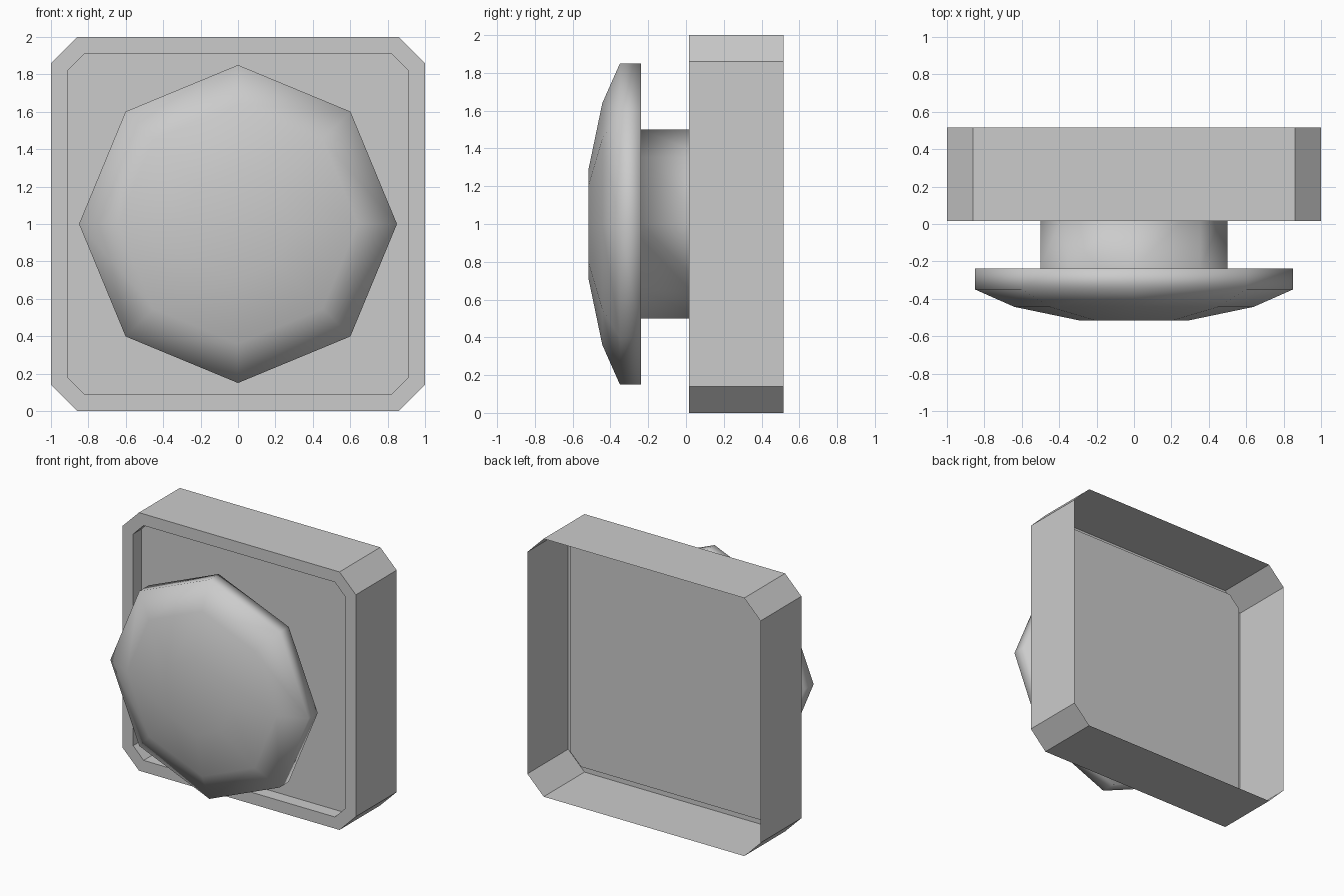
import bpy, bmesh
from math import cos, sin, pi

cube = bpy.data.objects.get("Cube")
if cube:
    bpy.data.objects.remove(cube, do_unlink=True)

grey = bpy.data.materials.new("light_grey")
grey.use_nodes = True
colour = (0.6, 0.6, 0.6, 1)
grey.diffuse_color = colour
grey.node_tree.nodes["Principled BSDF"].inputs["Base Color"].default_value = colour


def octagon(radius):
    """Regular octagon with its corners on the axes."""
    return [(radius * cos(i * pi / 4), radius * sin(i * pi / 4)) for i in range(8)]


def cut_square(half, cut):
    """Square outline with chamfered corners."""
    a, b = half, half - cut
    return [(a, -b), (a, b), (b, a), (-b, a), (-a, b), (-a, -b), (-b, -a), (b, -a)]


def loft(name, sections, smooth, cap_last=True):
    """Join eight-sided outlines, each placed at a depth y."""
    bm = bmesh.new()
    rings = [[bm.verts.new((x, y, z + 1)) for x, z in outline] for outline, y in sections]
    for r, s in zip(rings, rings[1:]):
        for i in range(8):
            j = (i + 1) % 8
            bm.faces.new((r[i], r[j], s[j], s[i]))
    if cap_last:
        bm.faces.new(rings[-1])
    bmesh.ops.recalc_face_normals(bm, faces=bm.faces)
    # The final cap of each part looks towards the front
    bm.faces.ensure_lookup_table()
    bm.normal_update()
    if bm.faces[-1].normal.y > 0:
        bmesh.ops.reverse_faces(bm, faces=bm.faces)
    for face in bm.faces:
        face.smooth = smooth
    mesh = bpy.data.meshes.new(name)
    bm.to_mesh(mesh)
    bm.free()
    mesh.materials.append(grey)
    obj = bpy.data.objects.new(name, mesh)
    bpy.context.collection.objects.link(obj)
    return obj


# Thin open-backed housing: outer wall, front rim, recess wall and recessed panel
outer = cut_square(1, 0.14)
inner = cut_square(0.91, 0.09)
loft("housing", [(outer, 0.515), (outer, 0.015), (inner, 0.015), (inner, 0.115)], False)

# Push knob: stem rising from the panel, then a domed cap
profile = [(0.5, 0.115), (0.5, -0.237), (0.85, -0.237),
           (0.85, -0.35), (0.64, -0.443), (0.295, -0.515)]
loft("knob", [(octagon(r), y) for r, y in profile], True)
